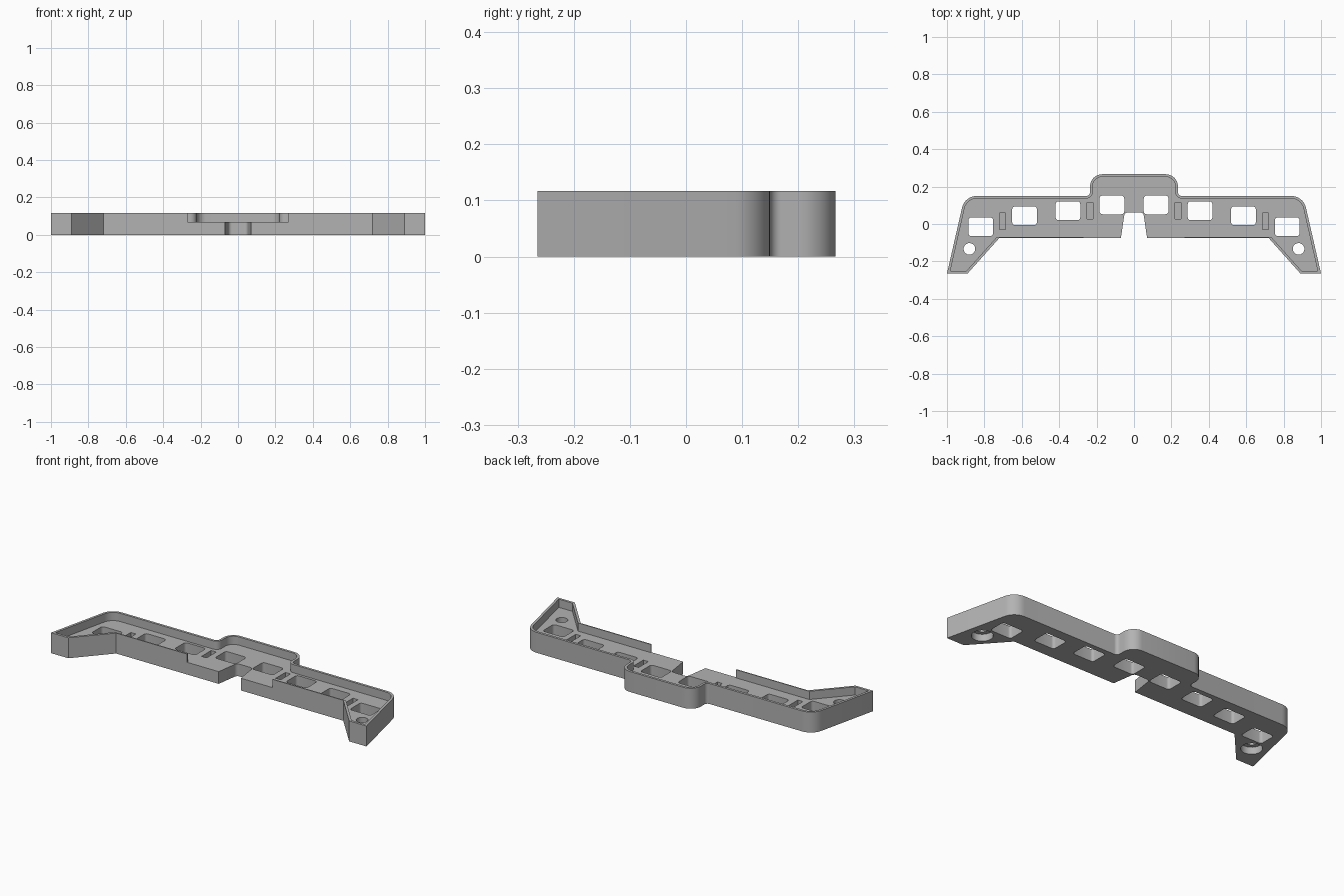
import bpy
import bmesh
import math
from mathutils import Vector

cube = bpy.data.objects.get("Cube")
if cube:
    bpy.data.objects.remove(cube, do_unlink=True)

HEIGHT, FLOOR = 0.117, 0.07

grey = bpy.data.materials.new("plain grey")
grey.use_nodes = True
grey.diffuse_color = (0.45, 0.45, 0.45, 1)
grey.node_tree.nodes["Principled BSDF"].inputs["Base Color"].default_value = grey.diffuse_color


def rounded(corners, steps=8):
    """Turn (x, y, radius) corners into an outline with arcs."""
    out = []
    for i, (x, y, r) in enumerate(corners):
        p = Vector((x, y))
        if not r:
            out.append(p)
            continue
        a = (Vector(corners[i - 1][:2]) - p).normalized()
        b = (Vector(corners[(i + 1) % len(corners)][:2]) - p).normalized()
        half = a.angle(b) / 2
        centre = p + (a + b).normalized() * (r / math.sin(half))
        start = p + a * (r / math.tan(half)) - centre
        end = p + b * (r / math.tan(half)) - centre
        turn = math.atan2(start.x * end.y - start.y * end.x, start.dot(end))
        for k in range(steps + 1):
            t = turn * k / steps
            c, s = math.cos(t), math.sin(t)
            out.append(centre + Vector((c * start.x - s * start.y, s * start.x + c * start.y)))
    return out


def mirrored(half):
    return rounded(half + [(-x, y, r) for x, y, r in reversed(half)])


def rectangle(x, y, w, d, r=0):
    return rounded([(x + sx * w / 2, y + sy * d / 2, r)
                    for sx, sy in ((-1, -1), (1, -1), (1, 1), (-1, 1))], 4)


def circle(x, y, r, n=32):
    return [Vector((x + r * math.cos(math.tau * k / n), y + r * math.sin(math.tau * k / n)))
            for k in range(n)]


def prism(name, outlines, z0, z1):
    """Extrude one or more separate outlines between two heights."""
    bm = bmesh.new()
    for outline in outlines:
        face = bm.faces.new([bm.verts.new((p.x, p.y, z0)) for p in outline])
        top = bmesh.ops.extrude_face_region(bm, geom=[face])["geom"]
        for v in top:
            if isinstance(v, bmesh.types.BMVert):
                v.co.z = z1
    bmesh.ops.recalc_face_normals(bm, faces=bm.faces)
    mesh = bpy.data.meshes.new(name)
    bm.to_mesh(mesh)
    bm.free()
    mesh.materials.append(grey)
    obj = bpy.data.objects.new(name, mesh)
    bpy.context.collection.objects.link(obj)
    return obj


def cut(target, name, outlines, z0, z1):
    cutter = prism(name, outlines, z0, z1)
    cutter.hide_render = True
    mod = target.modifiers.new(name, "BOOLEAN")
    mod.operation, mod.solver, mod.object = "DIFFERENCE", "EXACT", cutter
    bpy.context.view_layer.objects.active = target
    bpy.ops.object.modifier_apply(modifier=mod.name)
    bpy.data.objects.remove(cutter, do_unlink=True)


# Bracket body with central notch, angled feet and raised back
bracket = prism("bracket_tray", [mirrored([
    (0.05, 0.062, 0.02), (0.07, -0.075, 0), (0.72, -0.075, 0), (0.89, -0.265, 0),
    (1, -0.265, 0), (0.905, 0.15, 0.08), (0.235, 0.15, 0.02), (0.235, 0.266, 0.065)])],
    0, HEIGHT)

# Recess that leaves a thin rim, open at the front middle
cut(bracket, "recess", [mirrored([
    (0.27, -0.1, 0), (0.27, -0.069, 0), (0.733, -0.069, 0), (0.896, -0.251, 0),
    (0.982, -0.251, 0), (0.894, 0.136, 0.066), (0.221, 0.136, 0.034),
    (0.221, 0.252, 0.051)])], FLOOR, 0.2)

# Window holes, blind slots and counterbored screw holes
sides = (-1, 1)
windows = [(0.118, 0.102), (0.353, 0.071), (0.585, 0.044), (0.819, -0.015)]
cut(bracket, "windows", [rectangle(s * x, y, 0.132, 0.1, 0.015)
                         for s in sides for x, y in windows], -0.1, 0.2)
cut(bracket, "slots", [rectangle(s * x, y, 0.032, 0.088)
                       for s in sides for x, y in ((0.235, 0.072), (0.704, 0.014))], 0.03, 0.2)
cut(bracket, "counterbores", [circle(s * 0.88, -0.133, 0.055) for s in sides], -0.1, 0.04)
cut(bracket, "screw_holes", [circle(s * 0.88, -0.133, 0.031) for s in sides], -0.1, 0.2)

# Smooth the rounded corners, keep the edges sharp
bpy.ops.object.select_all(action="DESELECT")
bracket.select_set(True)
bpy.context.view_layer.objects.active = bracket
bpy.ops.object.shade_smooth_by_angle(angle=math.radians(30))
